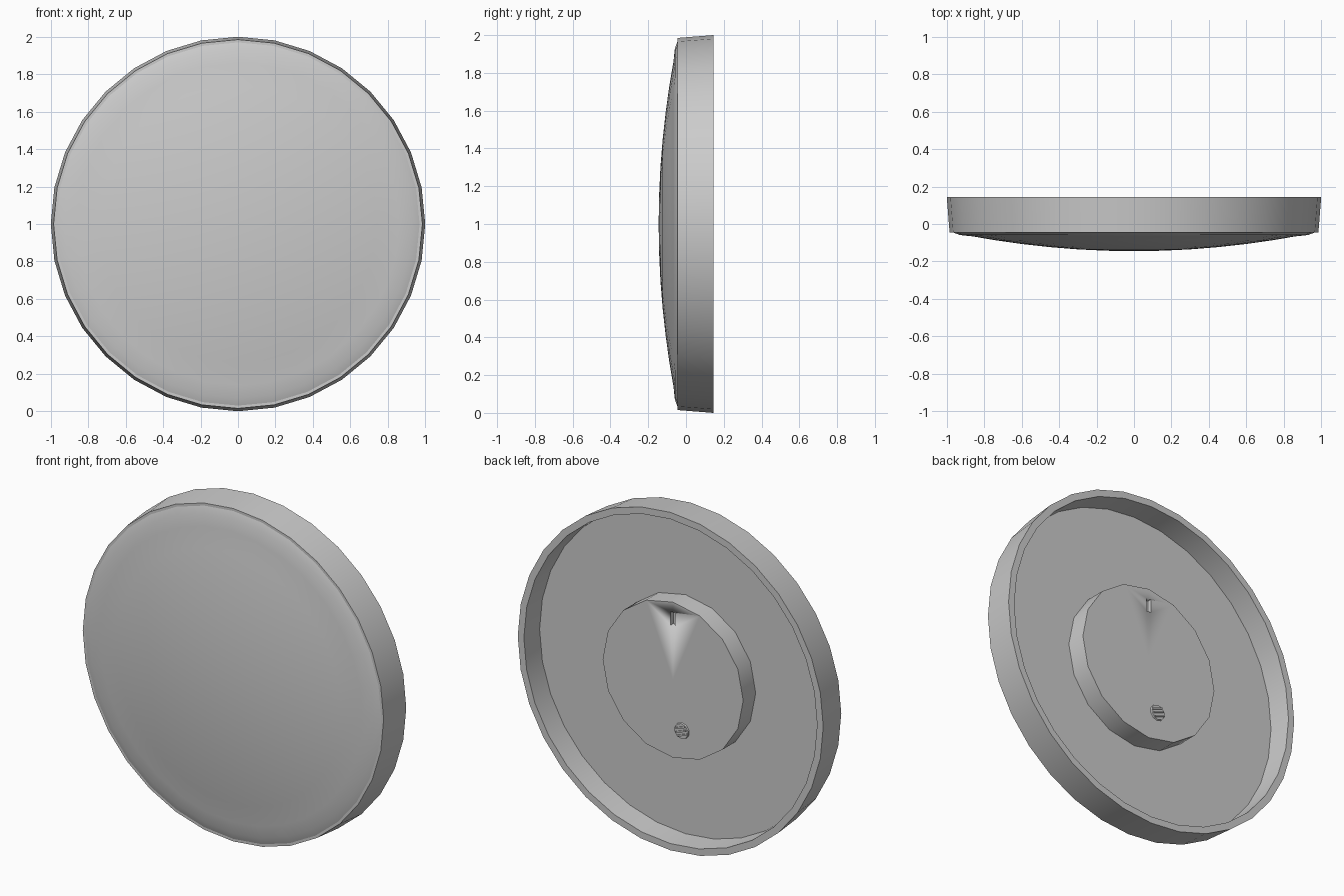
import bpy, bmesh, math

if "Cube" in bpy.data.objects:
    bpy.data.objects.remove(bpy.data.objects["Cube"])

grey = bpy.data.materials.new("light grey")
grey.diffuse_color = (0.6, 0.6, 0.6, 1)
grey.use_nodes = True
grey.node_tree.nodes["Principled BSDF"].inputs["Base Color"].default_value = grey.diffuse_color


def finish(name, bm, angle=30):
    bmesh.ops.recalc_face_normals(bm, faces=bm.faces)
    me = bpy.data.meshes.new(name)
    bm.to_mesh(me)
    bm.free()
    ob = bpy.data.objects.new(name, me)
    bpy.context.collection.objects.link(ob)
    me.materials.append(grey)
    bpy.ops.object.select_all(action='DESELECT')
    ob.select_set(True)
    bpy.context.view_layer.objects.active = ob
    bpy.ops.object.shade_smooth_by_angle(angle=math.radians(angle))
    return ob


def lathe(name, profile, sides, centre=(0, 1), closed=False, angle=30):
    """Spin (radius, y) points about the y axis; radius 0 becomes a pole."""
    bm = bmesh.new()
    cx, cz = centre
    rings = []
    for r, y in profile:
        n = 1 if r == 0 else sides
        rings.append([bm.verts.new((cx + r * math.sin(2 * math.pi * i / sides), y,
                                    cz + r * math.cos(2 * math.pi * i / sides)))
                      for i in range(n)])
    pairs = list(zip(rings, rings[1:]))
    if closed:
        pairs.append((rings[-1], rings[0]))
    for a, b in pairs:
        for i in range(sides):
            j = (i + 1) % sides
            quad = [a[i % len(a)], a[j % len(a)], b[j % len(b)], b[i % len(b)]]
            bm.faces.new(list(dict.fromkeys(quad)))
    return finish(name, bm, angle)


def box(name, centre, size, tilt=0):
    bm = bmesh.new()
    bmesh.ops.create_cube(bm, size=1)
    bmesh.ops.scale(bm, vec=size, verts=bm.verts)
    ob = finish(name, bm)
    ob.location = centre
    ob.rotation_euler.y = tilt
    return ob


# Tapered rim with a recessed back plate
lathe("rim_and_back_plate",
      [(0.97, -0.045), (0.985, -0.045), (1.0, 0.145), (0.96, 0.145), (0.955, 0.005), (0, 0.005)], 32)

# Domed front cover
dome = [(0.972, -0.043), (0.93, -0.059)]
dome += [(r, -0.145 + 0.1 * (r / 0.97) ** 2) for r in (0.86, 0.74, 0.6, 0.45, 0.3, 0.15, 0)]
lathe("domed_cover", dome, 32)

# Round housing on the back, with a hanging slot cut into it
housing = lathe("rear_housing", [(0, 0.0), (0.46, 0.0), (0.46, 0.122), (0, 0.122)], 16)
cutter = box("slot_cutter", (0, 0.122, 1.36), (0.03, 0.05, 0.08))
cutter.hide_render = True
cutter.hide_set(True)
cut = housing.modifiers.new("hanging_slot", 'BOOLEAN')
cut.object = cutter
cut.operation = 'DIFFERENCE'
cut.solver = 'EXACT'

# Small setting knob with grip ridges
lathe("setting_knob", [(0.05, 0.115), (0.045, 0.13), (0, 0.13)], 10, centre=(-0.06, 0.715))
for k in (-1, 0, 1):
    box("knob_ridge", (-0.06 + 0.008 * k, 0.131, 0.715 + 0.02 * k), (0.07, 0.01, 0.009), math.radians(20))
